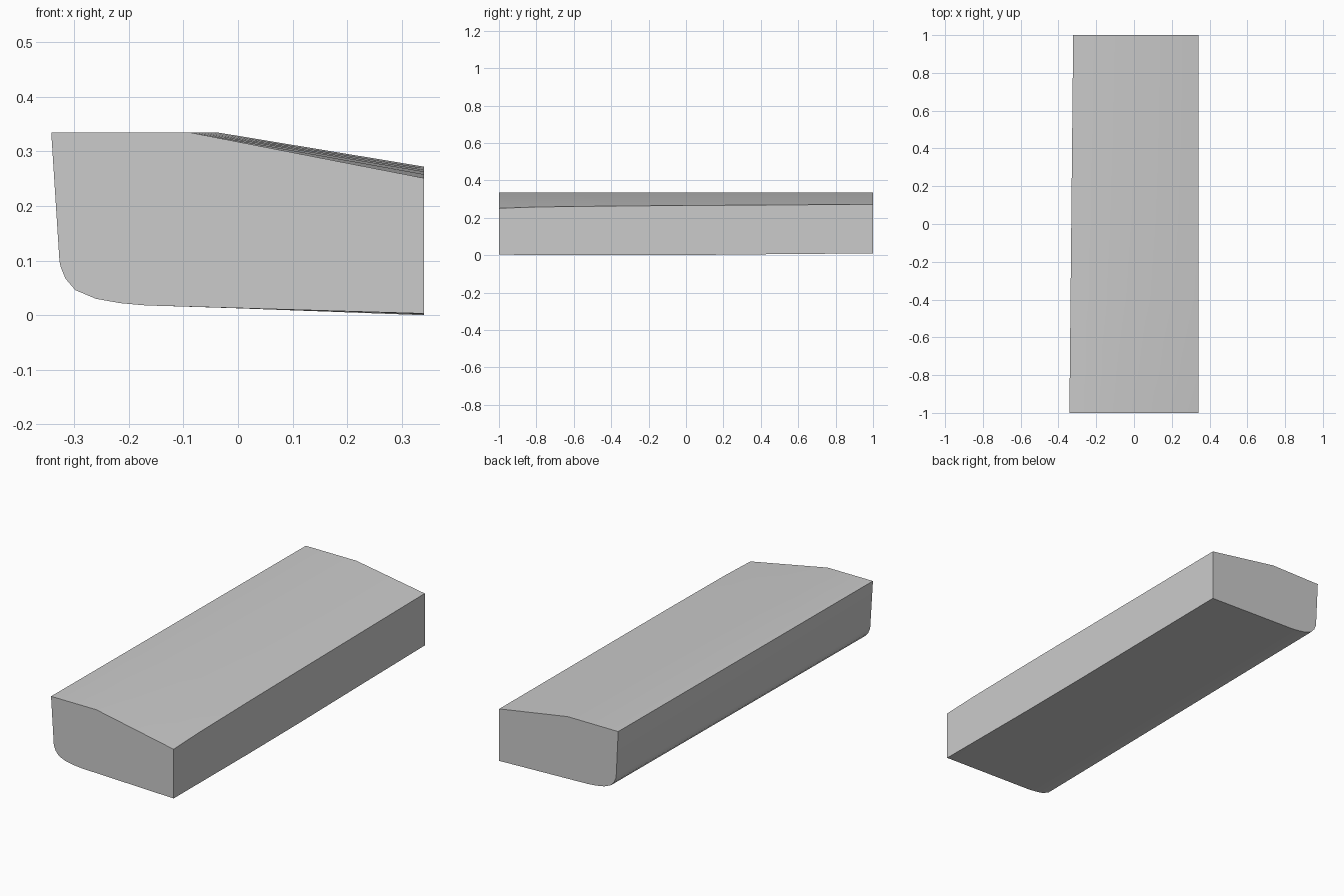
import bpy, bmesh

if "Cube" in bpy.data.objects:
    bpy.data.objects.remove(bpy.data.objects["Cube"])

# Rounded lower-left corner of the front section, running down to the flat underside
CORNER = [(-0.327, 0.100), (-0.325, 0.089), (-0.316, 0.067), (-0.298, 0.046),
          (-0.260, 0.030), (-0.215, 0.022), (-0.170, 0.018)]

# Stations along the length: y, top of right side, bottom of right side
STATIONS = [(-1.0, 0.251, 0.003), (-0.8, 0.258, 0.002), (-0.4, 0.263, 0.000),
            (0.0, 0.266, 0.001), (0.5, 0.269, 0.006), (1.0, 0.272, 0.010)]


def section(y, right_top, right_bottom):
    """Cross-section whose left side drifts inward and upward towards the back."""
    t = (y + 1) / 2
    pts = [(-0.342 + 0.020 * t, 0.335)]
    pts += [(x + 0.016 * t, z + 0.008 * t) for x, z in CORNER]
    pts += [(0.341, right_bottom), (0.341, right_top), (-0.09 + 0.05 * t, 0.335)]
    return [(x, y, z) for x, z in pts]


# Body lofted from the cross-sections
bm = bmesh.new()
rings = [[bm.verts.new(p) for p in section(*s)] for s in STATIONS]
for a, b in zip(rings, rings[1:]):
    for i in range(len(a)):
        j = (i + 1) % len(a)
        bm.faces.new((a[i], a[j], b[j], b[i]))
bm.faces.new(rings[0])
bm.faces.new(rings[-1])
bmesh.ops.recalc_face_normals(bm, faces=bm.faces)

mesh = bpy.data.meshes.new("tapered_body")
bm.to_mesh(mesh)
bm.free()
body = bpy.data.objects.new("tapered_body", mesh)
bpy.context.collection.objects.link(body)

# Smooth the rounded edge, keep the real corners crisp
bpy.context.view_layer.objects.active = body
body.select_set(True)
bpy.ops.object.shade_smooth_by_angle(angle=0.52)
